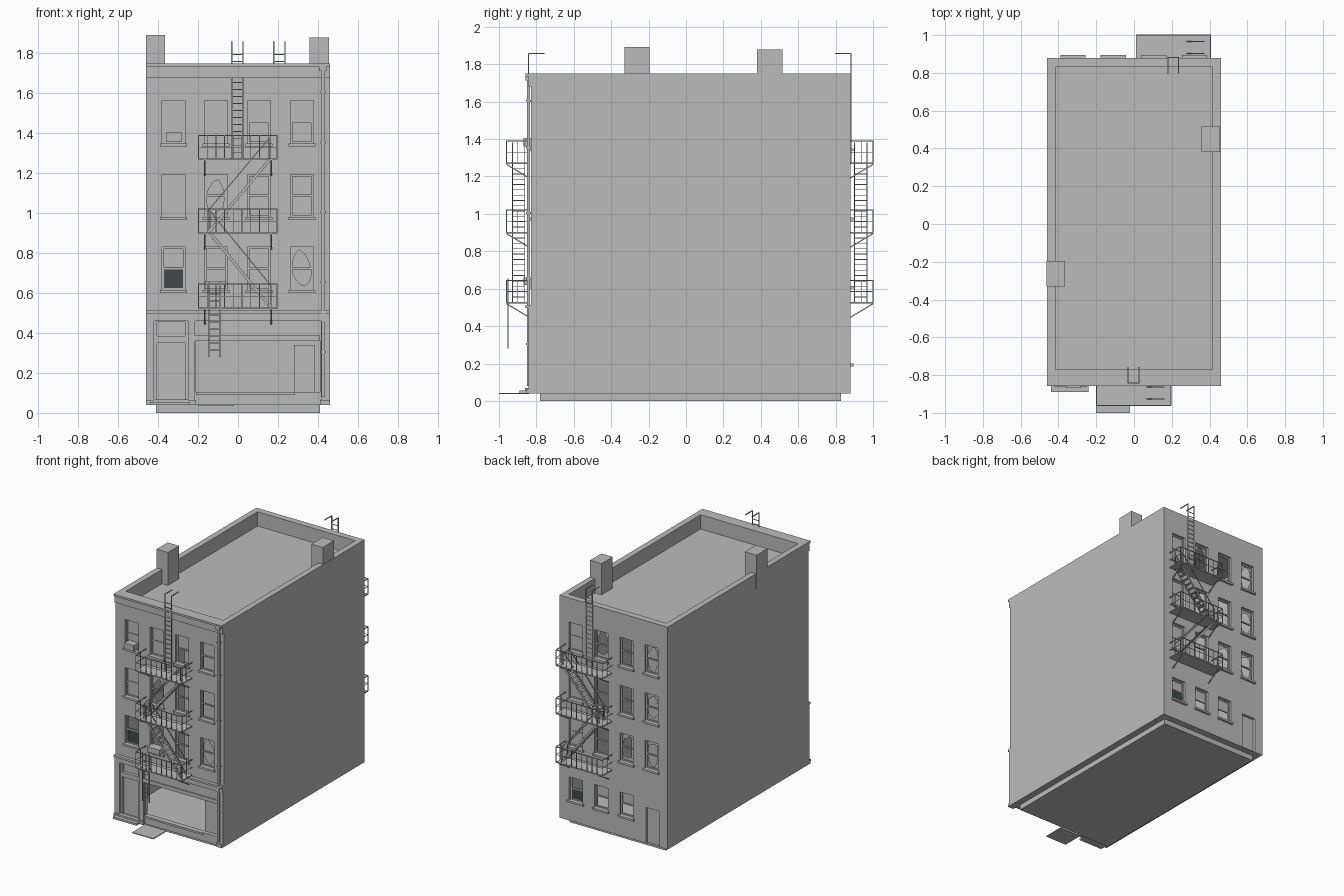
import bpy, bmesh, math, random
from mathutils import Vector

if "Cube" in bpy.data.objects:
    bpy.data.objects.remove(bpy.data.objects["Cube"])

random.seed(4)


def material(name, r, g, b):
    m = bpy.data.materials.new(name)
    m.diffuse_color = (r, g, b, 1)
    m.use_nodes = True
    m.node_tree.nodes["Principled BSDF"].inputs["Base Color"].default_value = m.diffuse_color
    return m


GREY = material("stone grey", 0.5, 0.5, 0.5)
DARK = material("dark mesh", 0.055, 0.068, 0.068)


def finish(name, bm, mat=GREY):
    me = bpy.data.meshes.new(name)
    bm.to_mesh(me)
    bm.free()
    me.materials.append(mat)
    ob = bpy.data.objects.new(name, me)
    bpy.context.collection.objects.link(ob)
    return ob


def quad(bm, pts, flip=False):
    f = bm.faces.new([bm.verts.new(p) for p in pts])
    if flip:
        f.normal_flip()


def bar(bm, p, q, w, h=None):
    """Square bar from p to q."""
    p, q = Vector(p), Vector(q)
    d = q - p
    up = Vector((0, 0, 1)) if abs(d.normalized().z) < 0.95 else Vector((0, 1, 0))
    a = d.cross(up).normalized() * w / 2
    b = a.cross(d).normalized() * (h or w) / 2
    ends = [[bm.verts.new(c + s * a + t * b) for s, t in ((-1, -1), (1, -1), (1, 1), (-1, 1))] for c in (p, q)]
    fs = [bm.faces.new(ends[0]), bm.faces.new(ends[1][::-1])]
    for i in range(4):
        j = (i + 1) % 4
        fs.append(bm.faces.new((ends[0][i], ends[1][i], ends[1][j], ends[0][j])))
    bmesh.ops.recalc_face_normals(bm, faces=fs)


def box(bm, x0, x1, y0, y1, z0, z1):
    vs = bmesh.ops.create_cube(bm, size=1)["verts"]
    for v in vs:
        v.co = (x0 + (v.co.x + .5) * (x1 - x0), y0 + (v.co.y + .5) * (y1 - y0), z0 + (v.co.z + .5) * (z1 - z0))


def boxes(name, *items, mat=GREY):
    bm = bmesh.new()
    for it in items:
        box(bm, *it)
    return finish(name, bm, mat)


X, Z0, Z1, YF, YB = 0.46, 0.04, 1.75, -0.83, 0.88


def wall(name, y, s, holes):
    """Wall sheet with rectangular openings and reveals; s points inwards."""
    bm = bmesh.new()
    xs = sorted({-X, X, *[v for h in holes for v in h[:2]]})
    zs = sorted({Z0, Z1, *[v for h in holes for v in h[2:4]]})
    for a, b in zip(xs, xs[1:]):
        for c, d in zip(zs, zs[1:]):
            mx, mz = (a + b) / 2, (c + d) / 2
            if not any(h[0] < mx < h[1] and h[2] < mz < h[3] for h in holes):
                quad(bm, [(a, y, c), (b, y, c), (b, y, d), (a, y, d)], s < 0)
    bmesh.ops.remove_doubles(bm, verts=bm.verts, dist=1e-5)
    bmesh.ops.dissolve_limit(bm, angle_limit=0.01, verts=bm.verts, edges=bm.edges)
    yi = y + s * 0.03
    for a, b, c, d in [h[:4] for h in holes]:
        ring = [(a, c), (b, c), (b, d), (a, d)]
        for (p, q), (r, t) in zip(ring, ring[1:] + ring[:1]):
            quad(bm, [(p, y, q), (r, y, t), (r, yi, t), (p, yi, q)], s < 0)
    finish(name, bm)


def glazing(name, y, s, holes):
    """Sash frames, sills and whole, half, broken or missing panes."""
    fr, gl, dk, si = (bmesh.new() for _ in range(4))
    yp = y + s * 0.022
    for a, b, c, d, kind in holes:
        m, t = (c + d) / 2, 0.005
        for p, q in (((a + t, c), (a + t, d)), ((b - t, c), (b - t, d)), ((a, c + t), (b, c + t)),
                     ((a, d - t), (b, d - t)), ((a, m), (b, m))):
            bar(fr, (p[0], yp, p[1]), (q[0], yp, q[1]), 0.01)
        ys = sorted((y - s * 0.016, y + s * 0.01))
        box(si, a - 0.01, b + 0.01, *ys, c - 0.015, c)
        if kind in "WUD":
            lo, hi = {"W": (c, d), "U": (m, d), "D": (c, c + 0.54 * (d - c))}[kind]
            quad(dk if kind == "D" else gl, [(a, yp, lo), (b, yp, lo), (b, yp, hi), (a, yp, hi)], s < 0)
        if kind == "B":
            # jagged hole in the pane
            cx, hw, hh = (a + b) / 2, (b - a) / 2, (d - c) / 2
            out, inn = [], []
            for i in range(12):
                g = 2 * math.pi * (i + 0.5) / 12
                u, v = math.cos(g), math.sin(g)
                k, r = 1 / max(abs(u), abs(v)), random.uniform(0.65, 0.95)
                out.append((cx + hw * u * k, yp, m + hh * v * k))
                inn.append((cx + hw * u * r, yp, m + hh * v * r))
            for i in range(12):
                j = (i + 1) % 12
                quad(gl, [out[i], out[j], inn[j], inn[i]], s < 0)
    finish(name + "_frames", fr)
    finish(name + "_panes", gl)
    finish(name + "_sills", si)
    finish(name + "_dark_mesh", dk, DARK)


# window grid
COLS = (-0.3225, -0.11, 0.105, 0.32)
ROWS = (1.35, 0.98, 0.615)


def windows(table):
    return [(x - 0.057, x + 0.057, z, z + 0.215, k) for z, row in zip(ROWS, table) for x, k in zip(COLS, row)]


front = windows(("WWUU", "WBOO", "DOOB"))
back = windows(("BOBW", "BOOW", "BBOW"))
back += [(x - 0.057, x + 0.057, 0.2, 0.375, k) for x, k in zip(COLS[1:], "UUD")]
shop = [(-0.21, 0.41, 0.105, 0.36)]
doors = [(-0.405, -0.265, 0.06, 0.35), (-0.405, -0.265, 0.385, 0.455)]
wall("front_wall", YF, 1, front + shop + doors)
wall("back_wall", YB, -1, back + [(-0.39, -0.275, Z0, 0.315)])
glazing("front_window", YF, 1, front)
glazing("back_window", YB, -1, back)

# side walls, parapet, roof and underside as one lofted sheet
bm = bmesh.new()
rings = []
for x, ya, yb, z in ((X, YF, YB, Z0), (X, YF, YB, Z1), (0.415, -0.77, 0.83, Z1), (0.415, -0.77, 0.83, 1.64)):
    rings.append([bm.verts.new(p) for p in ((-x, ya, z), (x, ya, z), (x, yb, z), (-x, yb, z))])
for n, (lo, hi) in enumerate(zip(rings, rings[1:])):
    for i in range(4):
        if n or i % 2:
            j = (i + 1) % 4
            bm.faces.new((lo[i], lo[j], hi[j], hi[i]))
bm.faces.new(rings[-1])
bm.faces.new(rings[0][::-1])
finish("side_walls_and_roof", bm)

boxes("plinth", (-0.41, 0.41, -0.78, 0.83, 0, Z0))
boxes("chimneys", (-0.462, -0.365, -0.33, -0.195, 1.63, 1.893), (0.358, 0.455, 0.38, 0.515, 1.63, 1.88))
boxes("interior_wall", (-0.455, 0.455, 0.0, 0.01, Z0, 1.63))

# front mouldings
boxes("cornice", (-X, X, -0.843, YF, 1.68, 1.735), (-X, X, -0.857, YF, 1.735, Z1))
boxes("shop_fascia", (-X, X, -0.845, YF, 0.46, 0.497), (-X, X, -0.857, YF, 0.497, 0.512),
      (-0.215, 0.41, -0.838, YF, 0.36, 0.388))
boxes("pilasters", *[(a, b, -0.842, YF, Z0, 0.46) for a, b in ((-X, -0.42), (-0.25, -0.215), (0.415, X))],
      *[(a, b, -0.855, YF, Z0, 0.065) for a, b in ((-X, -0.42), (-0.25, -0.21), (0.41, X))])
boxes("shop_sill", (-0.21, 0.285, -0.84, -0.8, 0.09, 0.105))
boxes("door_panels", (-0.405, -0.265, -0.805, -0.8, 0.06, 0.35), (-0.405, -0.265, -0.805, -0.8, 0.385, 0.455),
      (0.28, 0.385, -0.8, -0.795, Z0, 0.34), (-0.39, -0.275, 0.855, 0.86, Z0, 0.315))
boxes("door_step", (-0.44, -0.24, -0.89, YF, Z0, 0.055), (-0.42, -0.25, -0.86, YF, 0.055, 0.068))
boxes("pavement_plate", (-0.2, -0.02, -1.0, -0.84, 0.036, 0.042))
boxes("air_conditioners", (-0.36, -0.28, -0.868, -0.8, 1.36, 1.405), (-0.165, -0.06, -0.868, -0.8, 0.62, 0.66))

# drainpipe
bm = bmesh.new()
bar(bm, (0.427, -0.843, 0.08), (0.427, -0.843, 1.72), 0.016)
box(bm, 0.405, 0.442, -0.858, YF, 1.712, 1.745)
for z in (0.3, 0.65, 1.0, 1.35, 1.6):
    box(bm, 0.414, 0.44, -0.855, YF, z, z + 0.01)
finish("drainpipe", bm)


def ladder(bm, x, y, z0, z1, step=0.035, hook=0.0):
    for sx in (-0.028, 0.028):
        bar(bm, (x + sx, y, z0), (x + sx, y, z1), 0.006)
        if hook:
            bar(bm, (x + sx, y, z1), (x + sx, y + hook, z1), 0.006)
    for i in range(1, int((z1 - z0) / step)):
        bar(bm, (x - 0.028, y, z0 + i * step), (x + 0.028, y, z0 + i * step), 0.004)


def fire_escape(name, mirrored):
    bm = bmesh.new()
    xa, xb, ya, yb = -0.198, 0.195, -0.96, -0.835
    for z in (0.525, 0.9, 1.27):
        # platform, railing and wall braces
        box(bm, xa, xb, ya, yb, z - 0.004, z + 0.004)
        for h in (0.06, 0.12):
            for p, q in (((xa, yb), (xa, ya)), ((xa, ya), (xb, ya)), ((xb, ya), (xb, yb))):
                bar(bm, (*p, z + h), (*q, z + h), 0.005 if h > 0.1 else 0.003)
        for i in range(10):
            x = xa + (xb - xa) * i / 9
            bar(bm, (x, ya, z), (x, ya, z + 0.12), 0.004)
        for x in (xa, xb):
            bar(bm, (x, -0.9, z), (x, -0.9, z + 0.12), 0.004)
        for x in (-0.167, 0.167):
            bar(bm, (x, ya, z - 0.005), (x, yb, z - 0.08), 0.006)
    for (x0, z0), (x1, z1) in (((0.165, 0.527), (-0.14, 0.9)), ((-0.15, 0.902), (0.16, 1.27))):
        # stair flight with handrails
        for y in (-0.927, -0.862):
            bar(bm, (x0, y, z0), (x1, y, z1), 0.005, 0.014)
            bar(bm, (x0, y, z0 + 0.11), (x1, y, z1 + 0.11), 0.005)
            bar(bm, (x0, y, z0), (x0, y, z0 + 0.11), 0.004)
            bar(bm, (x1, y, z1), (x1, y, z1 + 0.11), 0.004)
        for i in range(1, 13):
            x, z = x0 + (x1 - x0) * i / 13, z0 + (z1 - z0) * i / 13
            box(bm, x - 0.01, x + 0.01, -0.927, -0.862, z - 0.002, z + 0.002)
    ladder(bm, -0.003, -0.842, 1.27, 1.858, hook=0.085)
    if mirrored:
        for v in bm.verts:
            v.co = (v.co.x + 0.21, 0.04 - v.co.y, v.co.z)
        bmesh.ops.reverse_faces(bm, faces=bm.faces)
    finish(name, bm)


fire_escape("front_fire_escape", False)
fire_escape("back_fire_escape", True)
bm = bmesh.new()
ladder(bm, -0.117, -0.952, 0.28, 0.655)
finish("drop_ladder", bm)
